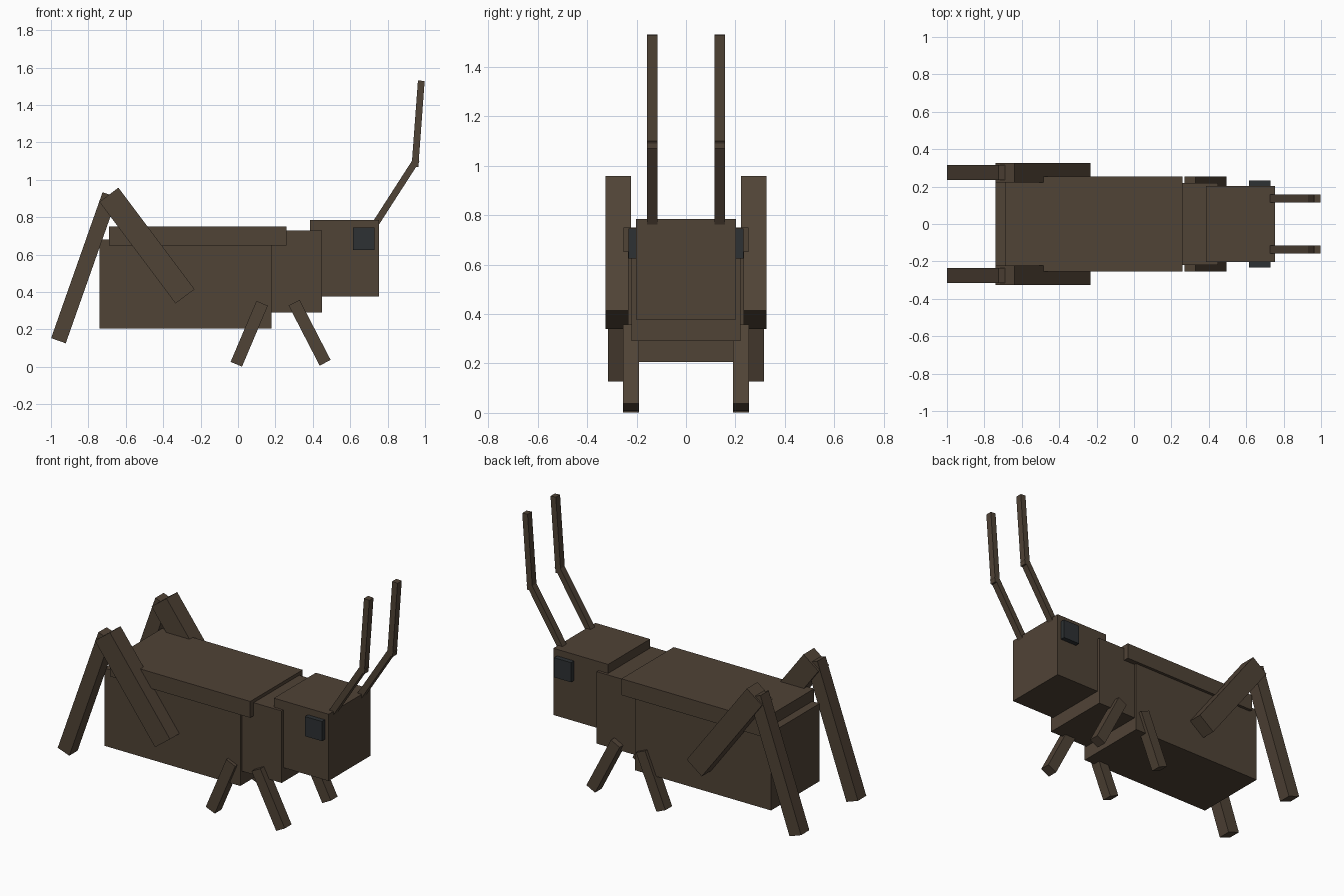
import bpy, math
from mathutils import Matrix

if "Cube" in bpy.data.objects:
    bpy.data.objects.remove(bpy.data.objects["Cube"])


def srgb(r, g, b):
    lin = lambda c: ((c / 255 + 0.055) / 1.055) ** 2.4 if c > 10 else c / 255 / 12.92
    return (lin(r), lin(g), lin(b), 1.0)


def material(name, rgb):
    m = bpy.data.materials.new(name)
    m.diffuse_color = srgb(*rgb)
    m.use_nodes = True
    m.node_tree.nodes["Principled BSDF"].inputs["Base Color"].default_value = m.diffuse_color
    return m


BROWN = material("dark brown", (80, 67, 54))
EYE = material("charcoal", (45, 49, 51))


def box(name, x, y, z, mat=BROWN):
    """Axis-aligned box from (min, max) ranges."""
    bpy.ops.mesh.primitive_cube_add(size=1)
    ob = bpy.context.object
    ob.name = name
    size = [b - a for a, b in (x, y, z)]
    centre = [(a + b) / 2 for a, b in (x, y, z)]
    ob.data.transform(Matrix.Translation(centre) @ Matrix.Diagonal((*size, 1)))
    ob.data.materials.append(mat)
    return ob


def bar(name, start, end, width, y):
    """Square-ended bar between two (x, z) points, made on both sides."""
    dx, dz = end[0] - start[0], end[1] - start[1]
    length = math.hypot(dx, dz)
    place = (Matrix.Translation(((start[0] + end[0]) / 2, 0, (start[1] + end[1]) / 2))
             @ Matrix.Rotation(math.atan2(dx, dz), 4, 'Y'))
    for side, (a, b) in (("left", y), ("right", (-y[1], -y[0]))):
        ob = box(f"{name}_{side}", (-width / 2, width / 2), (a, b), (-length / 2, length / 2))
        ob.data.transform(place)


# Body blocks
box("abdomen", (-0.74, 0.18), (-0.235, 0.235), (0.205, 0.68))
box("thorax", (0.10, 0.45), (-0.22, 0.22), (0.29, 0.73))
box("head", (0.385, 0.755), (-0.203, 0.203), (0.377, 0.785))
box("wing_cover", (-0.69, 0.26), (-0.253, 0.253), (0.65, 0.75))

# Eyes on the sides of the head
for side, y in (("left", (0.19, 0.232)), ("right", (-0.232, -0.19))):
    box(f"eye_{side}", (0.615, 0.73), y, (0.625, 0.745), EYE)

# Jumping legs
bar("hind_thigh", (-0.69, 0.92), (-0.283, 0.377), 0.127, (0.222, 0.325))
bar("hind_shin", (-0.685, 0.92), (-0.96, 0.14), 0.083, (0.235, 0.315))

# Walking legs
bar("front_leg", (0.30, 0.343), (0.466, 0.022), 0.066, (0.19, 0.255))
bar("middle_leg", (0.129, 0.34), (-0.009, 0.014), 0.066, (0.19, 0.255))

# Two-segment antennae
bar("antenna_base", (0.737, 0.768), (0.955, 1.107), 0.036, (0.116, 0.157))
bar("antenna_tip", (0.946, 1.07), (0.98, 1.53), 0.036, (0.116, 0.157))
